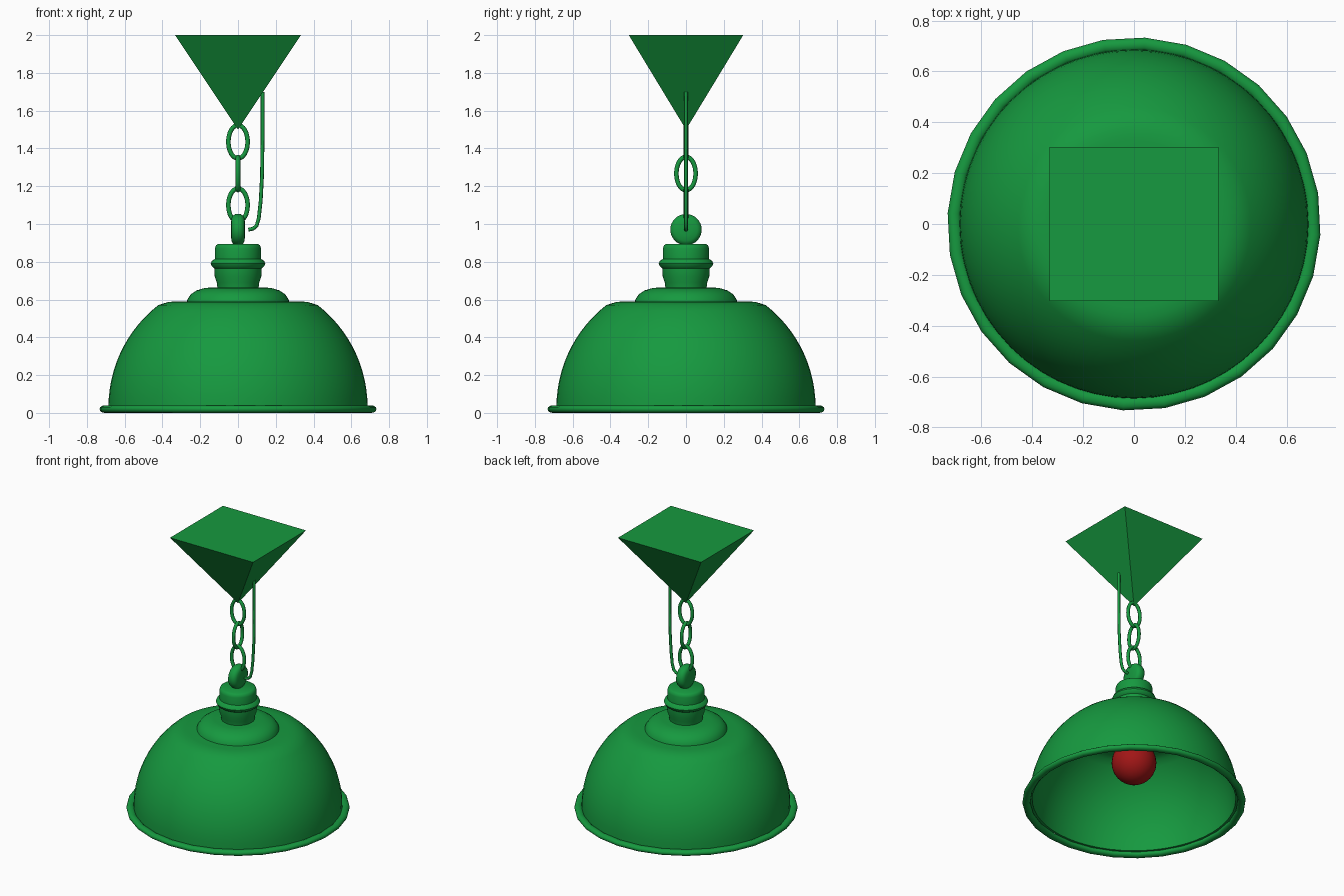
import bpy, bmesh
from math import sin, cos, pi, radians

if "Cube" in bpy.data.objects:
    bpy.data.objects.remove(bpy.data.objects["Cube"])

def material(name, color):
    m = bpy.data.materials.new(name)
    m.diffuse_color = color
    m.use_nodes = True
    m.node_tree.nodes["Principled BSDF"].inputs["Base Color"].default_value = m.diffuse_color
    return m

GREEN = material("green_enamel", (0.008, 0.32, 0.05, 1))
RED = material("red_glass", (0.36, 0.008, 0.008, 1))

def finish(bm, name, mat=GREEN, smooth=40):
    bmesh.ops.remove_doubles(bm, verts=bm.verts, dist=1e-5)
    bmesh.ops.recalc_face_normals(bm, faces=bm.faces)
    me = bpy.data.meshes.new(name)
    bm.to_mesh(me)
    bm.free()
    ob = bpy.data.objects.new(name, me)
    bpy.context.collection.objects.link(ob)
    me.materials.append(mat)
    if smooth:
        bpy.ops.object.select_all(action='DESELECT')
        ob.select_set(True)
        bpy.context.view_layer.objects.active = ob
        bpy.ops.object.shade_smooth_by_angle(angle=radians(smooth))
    return ob

def lathe(name, profile, sides=48, mat=GREEN, closed=False, phase=0):
    """Revolve (radius, z) points around z."""
    bm = bmesh.new()
    rings = [[bm.verts.new((r * cos(phase + 2 * pi * i / sides),
                            r * sin(phase + 2 * pi * i / sides), z))
              for i in range(sides)] for r, z in profile]
    pairs = list(zip(rings, rings[1:]))
    if closed:
        pairs.append((rings[-1], rings[0]))
    for a, b in pairs:
        for i in range(sides):
            j = (i + 1) % sides
            bm.faces.new((a[i], a[j], b[j], b[i]))
    return finish(bm, name, mat)

# Thin hemispherical shade with a flat shoulder, outer wall then inner wall
def wall(r, top):
    arc = [(r * cos(radians(a)), 0.03 + r * sin(radians(a))) for a in range(0, 53, 4)]
    return arc + [(0.37, top - 0.003), (0.33, top), (0, top)]

lathe("shade", wall(0.686, 0.59) + wall(0.668, 0.572)[::-1], 56, closed=True)

# Rolled rim, visibly faceted around its edge
lathe("shade_rim", [(0.708 + 0.026 * cos(2 * pi * k / 12), 0.02 + 0.02 * sin(2 * pi * k / 12))
                    for k in range(12)], 28, closed=True, phase=radians(9.5))

# Stepped cap and lamp holder
lathe("shade_cap", [(0, 0.58), (0.272, 0.58), (0.268, 0.60), (0.25, 0.628), (0.22, 0.648),
                    (0.18, 0.66), (0.155, 0.663), (0, 0.663)])
lathe("lamp_holder", [(0, 0.65), (0.108, 0.65), (0.112, 0.69), (0.123, 0.72), (0.125, 0.765),
                      (0.138, 0.775), (0.145, 0.79), (0.138, 0.805), (0.122, 0.815),
                      (0.122, 0.87), (0.117, 0.887), (0.105, 0.895), (0, 0.895)])

# Bulb and its inner socket
lathe("bulb", [(0.147 * sin(pi * k / 20), 0.31 - 0.147 * cos(pi * k / 20))
               for k in range(21)], 32, RED)
lathe("bulb_socket", [(0, 0.42), (0.07, 0.42), (0.07, 0.58), (0, 0.58)], 32)

# Hanger disc on top of the holder, turned to face sideways
disc = lathe("hanger_disc", [(0, -0.038), (0.03, -0.038), (0.06, -0.034), (0.075, -0.027),
                             (0.083, -0.012), (0.083, 0.012), (0.075, 0.027), (0.06, 0.034),
                             (0.03, 0.038), (0, 0.038)], 32)
disc.rotation_euler = (0, pi / 2, 0)
disc.location = (0, 0, 0.97)

# Three oval chain links, alternating direction
def link(name, z, turn):
    bm = bmesh.new()
    n, m, w = 32, 8, 0.012
    rings = []
    for i in range(n):
        a = 2 * pi * i / n
        nx, nz = cos(a) / 0.051, sin(a) / 0.088
        l = (nx * nx + nz * nz) ** 0.5
        ring = []
        for k in range(m):
            b = 2 * pi * k / m
            ring.append(bm.verts.new((0.051 * cos(a) + w * cos(b) * nx / l, w * sin(b),
                                      0.088 * sin(a) + w * cos(b) * nz / l)))
        rings.append(ring)
    for i in range(n):
        p, q = rings[i], rings[(i + 1) % n]
        for k in range(m):
            bm.faces.new((p[k], p[(k + 1) % m], q[(k + 1) % m], q[k]))
    ob = finish(bm, name, smooth=60)
    ob.location.z = z
    ob.rotation_euler.z = turn

for i, z in enumerate((1.10, 1.267, 1.435)):
    link(f"chain_link_{i + 1}", z, pi / 2 * (i % 2))

# Power cord from ceiling mount to hanger
cu = bpy.data.curves.new("power_cord", 'CURVE')
cu.dimensions = '3D'
cu.bevel_depth = 0.01
cu.bevel_resolution = 2
cu.use_fill_caps = True
path = [(0.13, 1.70), (0.13, 1.45), (0.127, 1.25), (0.12, 1.12), (0.11, 1.03),
        (0.098, 0.99), (0.08, 0.975), (0.055, 0.97)]
sp = cu.splines.new('POLY')
sp.points.add(len(path) - 1)
for pt, (x, z) in zip(sp.points, path):
    pt.co = (x, 0, z, 1)
sp.use_smooth = True
cu.materials.append(GREEN)
bpy.context.collection.objects.link(bpy.data.objects.new("power_cord", cu))

# Inverted pyramid ceiling mount
bm = bmesh.new()
top = [bm.verts.new((x, y, 2)) for x, y in
       ((-0.333, -0.303), (0.333, -0.303), (0.333, 0.303), (-0.333, 0.303))]
tip = bm.verts.new((0, 0, 1.5))
bm.faces.new(top)
for i in range(4):
    bm.faces.new((top[i], tip, top[(i + 1) % 4]))
finish(bm, "ceiling_mount", smooth=0)
